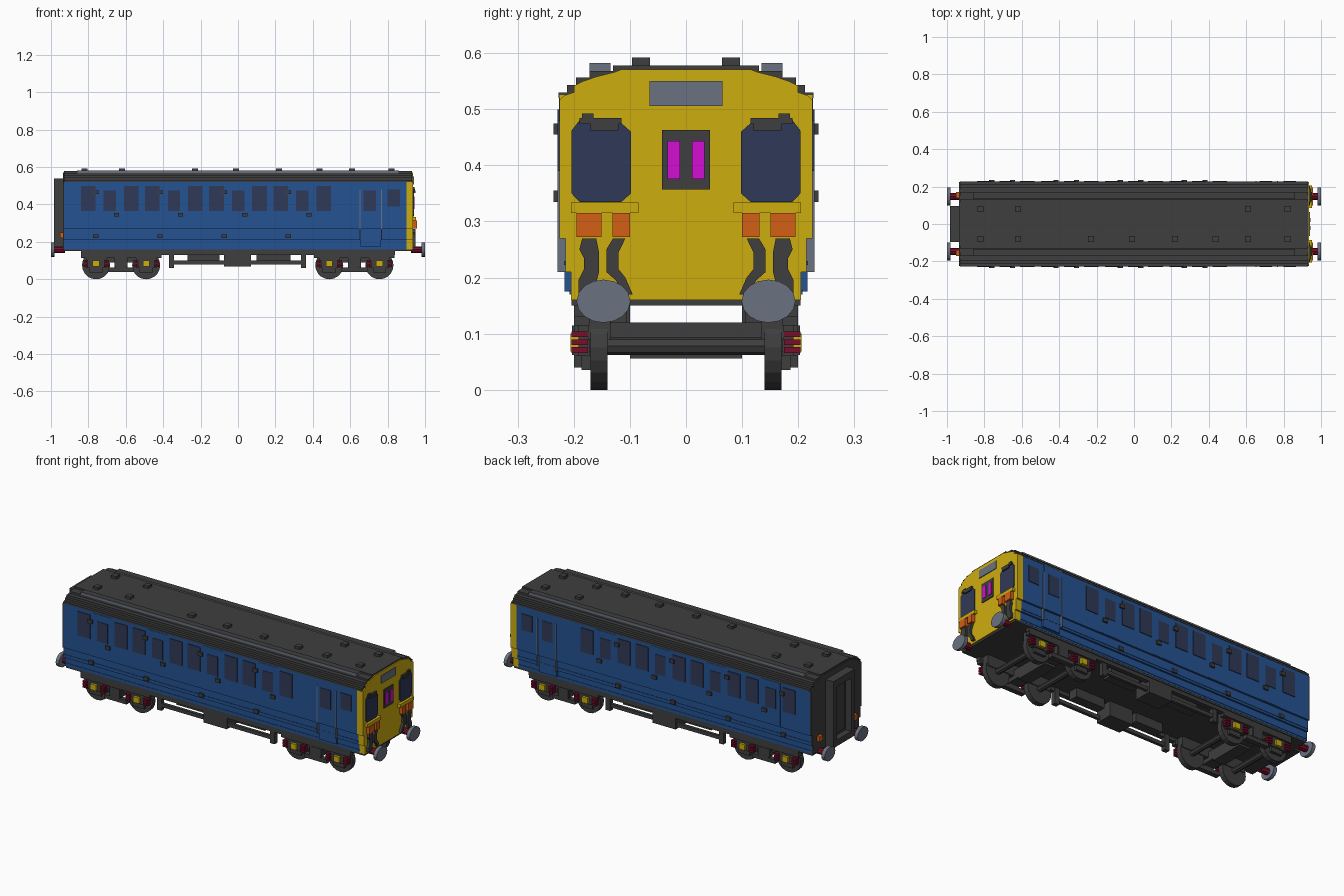
import bpy, bmesh, math

cube = bpy.data.objects.get("Cube")
if cube:
    bpy.data.objects.remove(cube, do_unlink=True)


def material(name, r, g, b):
    lin = [(c / 255 / 12.92) if c < 11 else ((c / 255 + 0.055) / 1.055) ** 2.4 for c in (r, g, b)]
    m = bpy.data.materials.new(name)
    m.use_nodes = True
    m.diffuse_color = (*lin, 1)
    node = next(n for n in m.node_tree.nodes if n.type == 'BSDF_PRINCIPLED')
    node.inputs["Base Color"].default_value = (*lin, 1)
    node.inputs["Roughness"].default_value = 0.8
    return m


DARK = material("charcoal", 62, 62, 62)
BLUE = material("rail blue", 36, 82, 146)
YELLOW = material("warning yellow", 206, 173, 15)
SLATE = material("slate grey", 106, 113, 128)
NAVY = material("window navy", 48, 57, 87)
ORANGE = material("orange", 211, 96, 22)
MAGENTA = material("magenta", 212, 15, 212)
RED = material("dark red", 120, 14, 42)


def finish(name, bm, *mats):
    bmesh.ops.recalc_face_normals(bm, faces=bm.faces[:])
    me = bpy.data.meshes.new(name)
    bm.to_mesh(me)
    bm.free()
    for m in mats:
        me.materials.append(m)
    ob = bpy.data.objects.new(name, me)
    bpy.context.scene.collection.objects.link(ob)
    return ob


def add_prism(bm, pts, x0, x1):
    """Extrude a (y, z) outline along x."""
    f = bm.faces.new([bm.verts.new((x0, y, z)) for y, z in pts])
    r = bmesh.ops.extrude_face_region(bm, geom=[f])
    bmesh.ops.translate(bm, vec=(x1 - x0, 0, 0),
                        verts=[v for v in r["geom"] if isinstance(v, bmesh.types.BMVert)])


def prism(name, mat, pts, x0, x1, both=False):
    bm = bmesh.new()
    add_prism(bm, pts, x0, x1)
    if both:
        add_prism(bm, [(-y, z) for y, z in pts], x0, x1)
    return finish(name, bm, mat)


def boxes(name, mat, items, both=True):
    """Boxes as (x0, x1, y0, y1, z0, z1), optionally repeated on the other side."""
    bm = bmesh.new()
    for x0, x1, y0, y1, z0, z1 in items:
        add_prism(bm, [(y0, z0), (y1, z0), (y1, z1), (y0, z1)], x0, x1)
        if both:
            add_prism(bm, [(-y0, z0), (-y1, z0), (-y1, z1), (-y0, z1)], x0, x1)
    return finish(name, bm, mat)


def cylinders(name, mat, items, axis, segs=16):
    """Cylinders as (centre, radius, length) along 'x' or 'y'."""
    bm = bmesh.new()
    for c, r, length in items:
        ret = bmesh.ops.create_cone(bm, cap_ends=True, segments=segs, radius1=r, radius2=r, depth=length)
        for v in ret["verts"]:
            x, y, z = v.co
            v.co = (z + c[0], x + c[1], y + c[2]) if axis == 'x' else (x + c[0], z + c[1], y + c[2])
    return finish(name, bm, mat)


def mirrored(half):
    return half + [(-y, z) for y, z in reversed(half)]


# Body shell, coloured along its length
side = [(.205, .16), (.205, .21), (.215, .21), (.215, .27), (.225, .27), (.225, .525)]
prism("body_shell", BLUE, mirrored(side), -.93, .90)
prism("cab_body", YELLOW, mirrored(side), .90, .93)
crown = [(.216, .525), (.2, .53), (.2, .542), (.183, .55), (.16, .558), (.128, .566), (.115, .571)]
face_outline = side[:-1] + [(.225, .517)] + crown
prism("cab_front", YELLOW, mirrored(face_outline), .93, .936)
prism("rear_end", DARK, mirrored(face_outline), -.936, -.93)

# Stepped roof
roof = [(.227, .52), (.227, .53), (.212, .53), (.212, .543), (.196, .543), (.196, .557),
        (.172, .557), (.172, .568), (.13, .568), (.13, .578)]
prism("roof", DARK, mirrored(roof), -.93, .93)
gutter = boxes("roof_rails", SLATE, [(-.86, .86, .135, .172, .56, .582)])
gutter.data.materials.append(DARK)
for p in gutter.data.polygons:
    p.material_index = 1 if p.normal.z > .5 else 0
vents = [(x, -.08) for x in (-.82, -.62, -.23, -.01, .22, .435, .61, .82)]
vents += [(x, .08) for x in (-.82, -.62, .61, .82)]
boxes("roof_vents", DARK, [(x - .016, x + .016, y - .016, y + .016, .57, .592) for x, y in vents], False)

# Passenger windows and doors in a repeating three-window bay
doors, glass, fittings = [], [], []
for bay in range(4):
    x = -.685 + bay * .343
    doors.append((x - .06, x + .06, .22, .2265, .272, .515))
    glass.append((x - .033, x + .033, .22, .229, .365, .475))
    for dx in (-.116, .114):
        glass.append((x + dx - .039, x + dx + .039, .22, .229, .365, .5))
    for dx, z in ((-.075, .465), (-.075, .23), (.035, .345)):
        fittings.append((x + dx - .014, x + dx + .014, .2, .236 if z > .3 else .226, z - .01, z + .01))
# Cab door and side cab window
doors.append((.655, .765, .22, .2265, .272, .52))
doors.append((.655, .765, .2, .2165, .175, .272))
glass += [(.672, .738, .22, .229, .365, .475), (.8, .865, .22, .229, .39, .48)]
boxes("door_panels", BLUE, doors)
boxes("side_windows", NAVY, glass)
boxes("hinges_and_handles", DARK, fittings)
boxes("cab_handrails", SLATE, [(x - .003, x + .003, .2, .229, .21, .48) for x in (.652, .768)])
boxes("side_mouldings", BLUE, [(-.93, .9, .2, .2075, .17, .178), (-.93, .9, .2, .2175, .222, .23)])

# Cab front windows, wipers and panels
pane = [(.115, .335), (.19, .335), (.204, .35), (.204, .462), (.19, .48), (.115, .475), (.098, .46), (.098, .35)]
prism("cab_windows", NAVY, pane, .93, .940, True)
boxes("wipers", DARK, [(.936, .948, .12, .17, .462, .474), (.936, .946, .115, .19, .474, .484),
                       (.936, .944, .165, .185, .484, .492)])
boxes("destination_panel", SLATE, [(.93, .940, -.065, .065, .506, .55)], False)
boxes("code_panel", DARK, [(.93, .940, -.043, .043, .357, .463)], False)
boxes("code_blinds", MAGENTA, [(.93, .943, .011, .033, .376, .443)])

# Jumper cables below the cab windows
boxes("cable_shelf", YELLOW, [(.93, .952, .085, .205, .315, .334)])
boxes("cable_sockets", ORANGE, [(.93, .956, .1, .131, .272, .315), (.93, .956, .151, .195, .272, .315)])
hose_a = [(.108, .27), (.13, .27), (.142, .25), (.142, .21), (.125, .195), (.112, .17),
          (.095, .17), (.108, .2), (.12, .215), (.12, .245)]
hose_b = [(.16, .27), (.185, .27), (.19, .25), (.182, .235), (.182, .215), (.192, .195),
          (.192, .17), (.165, .17), (.155, .21), (.155, .245)]
prism("inner_hoses", DARK, hose_a, .93, .95, True)
prism("outer_hoses", DARK, hose_b, .93, .95, True)

# Rear gangway: frame around a recessed door
boxes("gangway_posts", DARK, [(-.985, -.93, .065, .095, .165, .54)])
boxes("gangway_bars", DARK, [(-.985, -.93, -.065, .065, .5, .54), (-.985, -.93, -.065, .065, .165, .2),
                             (-.95, -.93, -.065, .065, .2, .5)], False)
boxes("gangway_door", DARK, [(-.96, -.95, -.04, .04, .22, .48)], False)
boxes("rear_sockets", ORANGE, [(-.952, -.93, .14, .17, .22, .25)])

# Buffers at both ends
ends = [(s, y) for s in (-1, 1) for y in (-.147, .147)]
cylinders("buffer_shafts", RED, [((s * .955, y, .158), .018, .06) for s, y in ends], 'x', 8)
heads = cylinders("buffer_heads", SLATE, [((s * .99, y, .158), .048, .02) for s, y in ends], 'x', 16)
for v in heads.data.vertices:
    v.co.z = .158 + (v.co.z - .158) * .8

# Underframe
boxes("floor", DARK, [(-.93, .93, -.204, .204, .15, .172)], False)
boxes("solebars", DARK, [(-.84, .84, .175, .2, .13, .155)])
boxes("truss", DARK, [(x - .014, x + .014, .17, .195, .06, .15) for x in (-.355, .35)]
      + [(-.35, .35, .175, .192, .08, .1)])
boxes("equipment_boxes", DARK, [(-.075, .07, .1, .2, .068, .15), (-.27, -.1, .105, .16, .1, .15),
                                (.1, .28, .105, .16, .1, .15)])

# Bogies
frame, cross, caps, springs, wheels, axles = [], [], [], [], [], []
for cx in (-.625, .622):
    frame += [(cx - .215, cx + .215, .172, .2, .115, .14),
              (cx - .07, cx + .07, .172, .2, .04, .062),
              (cx - .03, cx + .03, .172, .203, .062, .115),
              (cx - .2, cx + .2, .135, .175, .09, .15)]
    cross += [(cx - .035, cx + .035, -.2, .2, .068, .12),
              (cx - .035, cx + .035, -.1, .1, .056, .068)]
    for dx in (-.134, .134):
        x = cx + dx
        frame += [(x - .055, x + .055, .172, .192, .06, .115),
                  (x - .035, x + .035, .165, .186, .035, .06)]
        caps.append((x - .018, x + .018, .18, .206, .068, .1))
        for k in (-.055, .055):
            springs += [(x + k - .013, x + k + .013, .175, .204, z, z + .01) for z in (.066, .08, .094)]
        wheels += [((x, y, .075), .075, .03) for y in (-.155, .155)]
        axles.append(((x, 0, .078), .016, .3))
boxes("bogie_frames", DARK, frame)
boxes("bogie_crossbeams", DARK, cross, False)
boxes("axlebox_caps", YELLOW, caps)
boxes("axle_springs", RED, springs)
cylinders("wheels", DARK, wheels, 'y', 20)
cylinders("axles", DARK, axles, 'y', 8)
